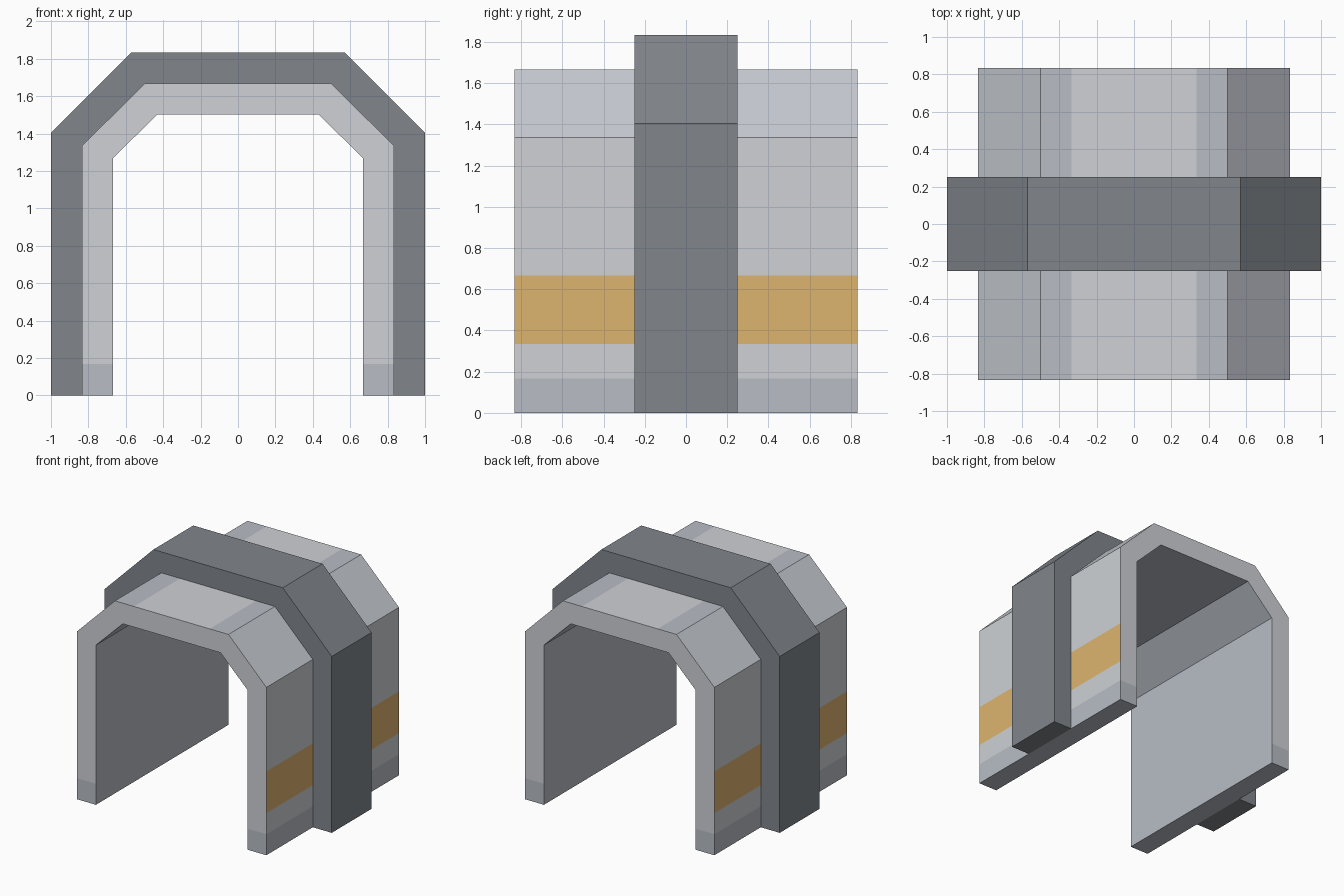
import bpy, bmesh

if "Cube" in bpy.data.objects:
    bpy.data.objects.remove(bpy.data.objects["Cube"])


def material(name, rgb):
    m = bpy.data.materials.new(name)
    m.diffuse_color = (*rgb, 1)
    m.use_nodes = True
    m.node_tree.nodes["Principled BSDF"].inputs["Base Color"].default_value = m.diffuse_color
    return m


LIGHT = material("light_panel", (0.62, 0.64, 0.67))
TRIM = material("blue_grey_trim", (0.48, 0.51, 0.56))
SLOPE = material("slope_panel", (0.57, 0.60, 0.65))
STRIPE = material("orange_stripe", (0.73, 0.46, 0.16))
DARK = material("dark_band", (0.22, 0.24, 0.26))


def mirrored(half):
    """Complete an arch path from its right half (foot to crown)."""
    return half + [(-x, z) for x, z in reversed(half)]


def arch(name, outer, inner, depth, mats, outer_ids, inner_id, end_ids):
    """Extruded arch; the id lists give one material slot per path segment."""
    outer, inner = mirrored(outer), mirrored(inner)
    outer_ids = outer_ids + outer_ids[-2::-1]
    end_ids = end_ids + end_ids[-2::-1]
    bm = bmesh.new()

    def row(path, y):
        return [bm.verts.new((x, y, z)) for x, z in path]

    of, ob = row(outer, -depth), row(outer, depth)
    nf, nb = row(inner, -depth), row(inner, depth)

    def quad(verts, mat):
        bm.faces.new(verts).material_index = mat

    for i in range(len(outer) - 1):
        j = i + 1
        quad((of[i], ob[i], ob[j], of[j]), outer_ids[i])   # outside
        quad((nf[j], nb[j], nb[i], nf[i]), inner_id)       # inside
        quad((of[j], nf[j], nf[i], of[i]), end_ids[i])     # front end
        quad((ob[i], nb[i], nb[j], ob[j]), end_ids[i])     # back end
    for k in (0, -1):                                      # feet
        quad((of[k], nf[k], nb[k], ob[k]), inner_id)
    bmesh.ops.recalc_face_normals(bm, faces=bm.faces)
    mesh = bpy.data.meshes.new(name)
    bm.to_mesh(mesh)
    bm.free()
    for m in mats:
        mesh.materials.append(m)
    obj = bpy.data.objects.new(name, mesh)
    bpy.context.collection.objects.link(obj)
    return obj


# Tunnel shell: plinth, lower wall, stripe, upper wall, slope, roof edge, roof
levels = [0, 0.167, 0.335, 0.667]
arch("tunnel_shell",
     [(0.833, z) for z in levels] + [(0.833, 1.335), (0.5, 1.667), (0.333, 1.667)],
     [(0.667, z) for z in levels] + [(0.667, 1.27), (0.43, 1.503), (0.333, 1.503)],
     0.833, [LIGHT, TRIM, SLOPE, STRIPE],
     [1, 0, 3, 0, 2, 1, 0], 1, [1, 0, 0, 0, 0, 0, 0])

# Raised dark band wrapped around the middle of the shell
arch("middle_band",
     [(1.0, 0), (1.0, 1.403), (0.569, 1.834)],
     [(0.833, 0), (0.833, 1.335), (0.5, 1.667)],
     0.25, [DARK], [0, 0, 0], 0, [0, 0, 0])
